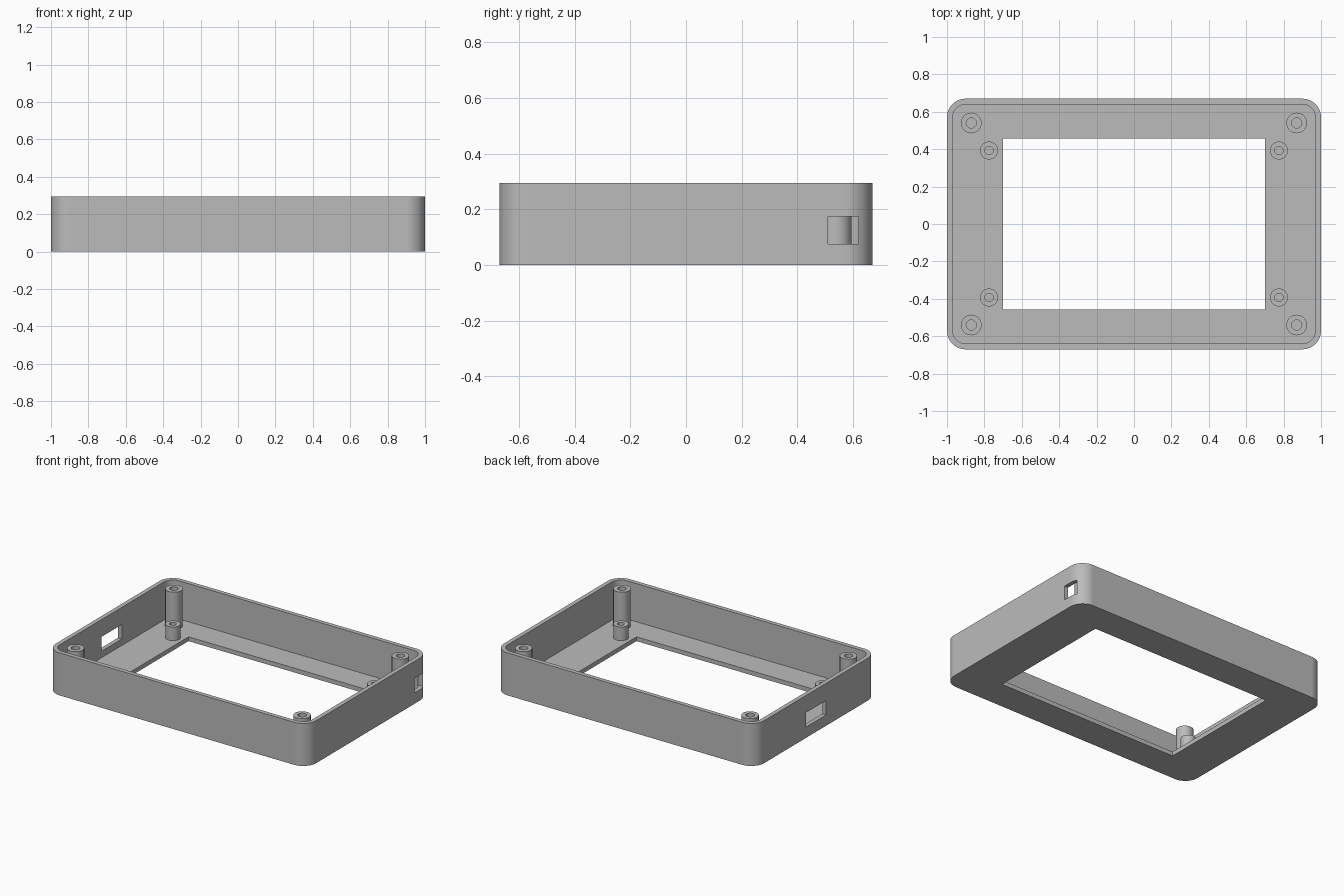
import bpy
import bmesh
import math
from mathutils import Vector

if "Cube" in bpy.data.objects:
    bpy.data.objects.remove(bpy.data.objects["Cube"], do_unlink=True)

# Overall dimensions
HALF_X, HALF_Y, HEIGHT = 1.0, 0.67, 0.295
WALL, FLOOR, CORNER = 0.03, 0.03, 0.1

grey = bpy.data.materials.new("plain grey")
grey.use_nodes = True
grey.diffuse_color = (0.5, 0.5, 0.5, 1)
grey.node_tree.nodes["Principled BSDF"].inputs["Base Color"].default_value = grey.diffuse_color


def add_object(name, bm):
    bmesh.ops.recalc_face_normals(bm, faces=bm.faces)
    mesh = bpy.data.meshes.new(name)
    bm.to_mesh(mesh)
    bm.free()
    mesh.materials.append(grey)
    obj = bpy.data.objects.new(name, mesh)
    bpy.context.collection.objects.link(obj)
    return obj


def select_only(obj):
    bpy.ops.object.select_all(action="DESELECT")
    obj.select_set(True)
    bpy.context.view_layer.objects.active = obj


def box(name, low, high, radius=0):
    """Box between two corners, with optional rounded upright edges."""
    low, high = Vector(low), Vector(high)
    bm = bmesh.new()
    bmesh.ops.create_cube(bm, size=1)
    for v in bm.verts:
        v.co = (low + high) / 2 + v.co * (high - low)
    if radius:
        upright = [e for e in bm.edges
                   if abs(e.verts[0].co.z - e.verts[1].co.z) > 0.01]
        bmesh.ops.bevel(bm, geom=upright, offset=radius, segments=12,
                        profile=0.5, affect="EDGES")
    return add_object(name, bm)


def cut(target, cutter):
    cutter.hide_render = True
    mod = target.modifiers.new("cut", "BOOLEAN")
    mod.operation = "DIFFERENCE"
    mod.solver = "EXACT"
    mod.object = cutter
    select_only(target)
    bpy.ops.object.modifier_apply(modifier=mod.name)
    bpy.data.objects.remove(cutter, do_unlink=True)


def post(name, x, y, radius, hole, top):
    """Hollow screw post turned from a closed profile."""
    bm = bmesh.new()
    profile = [(hole, FLOOR), (hole, top), (radius, top), (radius, FLOOR)]
    verts = [bm.verts.new((r, 0, z)) for r, z in profile]
    edges = [bm.edges.new((verts[i], verts[(i + 1) % 4])) for i in range(4)]
    bmesh.ops.spin(bm, geom=verts + edges, cent=(0, 0, 0), axis=(0, 0, 1),
                   angle=math.tau, steps=40, use_merge=True)
    bmesh.ops.remove_doubles(bm, verts=bm.verts, dist=0.0001)
    obj = add_object(name, bm)
    obj.location = (x, y, 0)
    return obj


# Open tray with a rectangular window in its floor
shell = box("enclosure_shell", (-HALF_X, -HALF_Y, 0), (HALF_X, HALF_Y, HEIGHT), CORNER)
inner_x, inner_y = HALF_X - WALL, HALF_Y - WALL
cut(shell, box("cavity_cutter", (-inner_x, -inner_y, FLOOR),
               (inner_x, inner_y, 1), CORNER - WALL))
cut(shell, box("window_cutter", (-0.7, -0.457, -1), (0.7, 0.457, 1)))

# Port slots in the two end walls
cut(shell, box("left_port_cutter", (0.94, 0.51, 0.075), (1.1, 0.62, 0.175)))
cut(shell, box("right_port_cutter", (-1.1, -0.11, 0.075), (-0.94, 0.11, 0.175)))

# Tall lid posts and short board posts in every corner
parts = [shell]
for sx, side in ((1, "left"), (-1, "right")):
    for sy, end in ((-1, "front"), (1, "back")):
        parts.append(post(f"{end}_{side}_lid_post", sx * 0.87, sy * 0.54,
                          0.055, 0.027, 0.288))
        parts.append(post(f"{end}_{side}_board_post", sx * 0.775, sy * 0.393,
                          0.048, 0.022, 0.125))

# Smooth rounded surfaces, crisp edges
for obj in parts:
    select_only(obj)
    bpy.ops.object.shade_smooth_by_angle(angle=math.radians(30))
    mod = obj.modifiers.new("even_normals", "WEIGHTED_NORMAL")
    mod.keep_sharp = True
